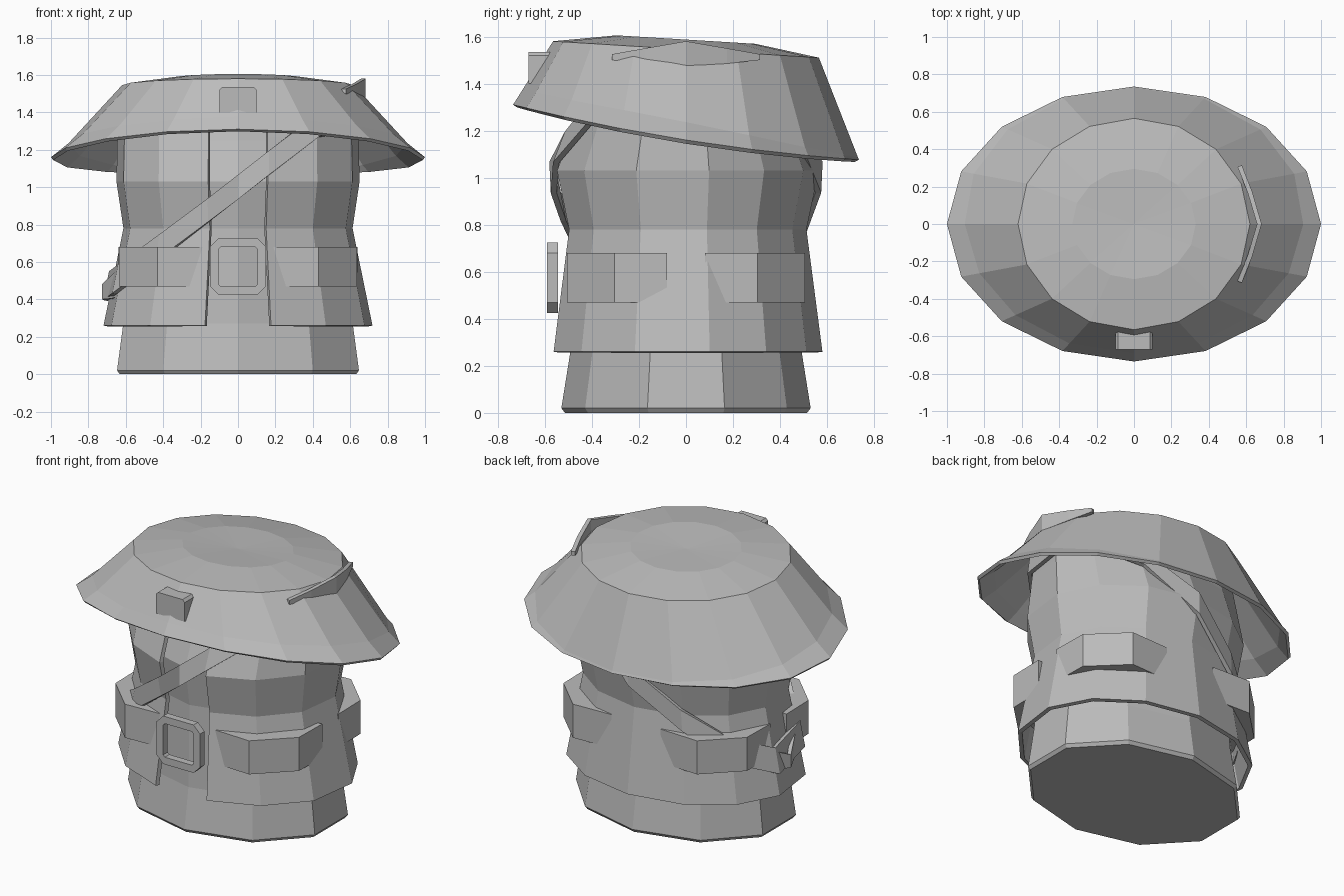
import bpy, bmesh, math
from math import sin, cos, radians

cube = bpy.data.objects.get("Cube")
if cube:
    bpy.data.objects.remove(cube, do_unlink=True)

grey = bpy.data.materials.new("plain grey")
grey.use_nodes = True
grey.diffuse_color = (0.5, 0.5, 0.5, 1)
grey.node_tree.nodes["Principled BSDF"].inputs["Base Color"].default_value = (0.5, 0.5, 0.5, 1)


def make(name, verts, faces, recalc=False):
    mesh = bpy.data.meshes.new(name)
    mesh.from_pydata(verts, [], faces)
    if recalc:
        bm = bmesh.new()
        bm.from_mesh(mesh)
        bmesh.ops.recalc_face_normals(bm, faces=bm.faces)
        bm.to_mesh(mesh)
        bm.free()
    mesh.materials.append(grey)
    obj = bpy.data.objects.new(name, mesh)
    bpy.context.collection.objects.link(obj)
    return obj


def loft(name, rings, closed=True, bottom=False, top=False, recalc=False):
    """Skin a stack of equal-length rings."""
    n = len(rings[0])
    verts = [p for ring in rings for p in ring]
    faces = []
    for k in range(len(rings) - 1):
        for i in range(n if closed else n - 1):
            j = (i + 1) % n
            faces.append((k * n + i, k * n + j, (k + 1) * n + j, (k + 1) * n + i))
    if bottom:
        faces.append(tuple(reversed(range(n))))
    if top:
        faces.append(tuple(range(len(verts) - n, len(verts))))
    return make(name, verts, faces, recalc)


def thicken(obj, amount, offset=-1):
    mod = obj.modifiers.new("thickness", 'SOLIDIFY')
    mod.thickness, mod.offset = amount, offset


def ellipse(angles, rx, ry, z):
    return [(rx * cos(radians(a)), ry * sin(radians(a)), z) for a in angles]


# Inner body: ten-sided tunic
body_profile = [(0, .665, .515), (.02, .68, .53), (.27, .645, .49), (.78, .585, .48),
                (1.03, .62, .52), (1.25, .61, .43), (1.5, .5, .36)]
ten = [18 + 36 * i for i in range(10)]
loft("tunic", [ellipse(ten, rx, ry, z) for z, rx, ry in body_profile], bottom=True, top=True)

# Open coat
coat_profile = [(.26, .73, .58), (.78, .622, .512), (1.03, .66, .565),
                (1.27, .655, .47), (1.42, .645, .42)]
half = [-76, -50, -22, 10, 36, 62]
coat_angles = half + [90] + [180 - a for a in reversed(half)]
coat = loft("coat", [ellipse(coat_angles, rx, ry, z) for z, rx, ry in coat_profile], closed=False)
thicken(coat, .025)


def coat_radius(z):
    z = max(coat_profile[0][0], min(z, coat_profile[-1][0]))
    for (z0, a0, b0), (z1, a1, b1) in zip(coat_profile, coat_profile[1:]):
        if z <= z1:
            t = (z - z0) / (z1 - z0)
            return a0 + t * (a1 - a0), b0 + t * (b1 - b0)


# Diagonal shoulder strap, following the coat
def strap_point(a, dz):
    z = 1
    for _ in range(6):
        rx, ry = coat_radius(z)
        x = (rx + .005) * cos(radians(a))
        z = min(1 + .78 * x, 1.36) + dz
    return (x, (ry + .005) * sin(radians(a)), z)


strap_angles = [-90] + coat_angles
strap = loft("shoulder_strap", [[strap_point(a, dz) for a in strap_angles] for dz in (-.065, .065)])
thicken(strap, .025, 1)

# Four corner belt pouches with chamfered outer faces
plan = [(.17, .495), (.43, .505), (.635, .305), (.64, .08), (.45, .1), (.2, .35)]
for sx, side in ((1, "left"), (-1, "right")):
    for sy, end in ((-1, "front"), (1, "back")):
        loft(f"{end}_{side}_pouch", [[(sx * x, sy * y, z) for x, y in plan] for z in (.47, .68)],
             bottom=True, top=True, recalc=True)


# Belt buckle: octagonal frame with a square opening
def octagon(r, c, y):
    pts = [(r, c - r), (r, r - c), (r - c, r), (c - r, r), (-r, r - c), (-r, c - r), (c - r, -r), (r - c, -r)]
    return [(x, y, .575 + z) for x, z in pts]


loops = [octagon(.15, .045, -.545), octagon(.15, .045, -.59),
         octagon(.105, .012, -.59), octagon(.105, .012, -.545), octagon(.15, .045, -.545)]
buckle = loft("belt_buckle", loops, recalc=True)
bm = bmesh.new()
bm.from_mesh(buckle.data)
bmesh.ops.remove_doubles(bm, verts=bm.verts, dist=.0001)
bmesh.ops.recalc_face_normals(bm, faces=bm.faces)
bm.to_mesh(buckle.data)
bm.free()

# Hat: sixteen-sided, brim raised at the front
sixteen = [22.5 * i for i in range(16)]
brim, band, crown, inner = [], [], [], []
for a in sixteen:
    c, s = cos(radians(a)), sin(radians(a))
    edge = (c, .735 * s, 1.16 - .117 * s + .033 * s * s)
    rim = (.62 * c, .565 * s, 1.545 - .035 * s)
    t = .25 - .11 * s - .11 * s * s
    mid = [e + t * (r - e) for e, r in zip(edge, rim)]
    mid[2] -= .02 * abs(c)
    brim.append(edge)
    band.append(tuple(mid))
    crown.append(rim)
    inner.append((.33 * c, .295 * s, 1.587 - .018 * s))
hat = loft("hat", [brim, band, crown, inner, [(0, 0, 1.575)] * 16])
bm = bmesh.new()
bm.from_mesh(hat.data)
bmesh.ops.remove_doubles(bm, verts=bm.verts, dist=.0001)
bm.to_mesh(hat.data)
bm.free()
thicken(hat, .02)

# Hat badge: block with chamfered upper corners
front = [(-.1, 1.4), (.1, 1.4), (.1, 1.52), (.085, 1.535), (-.085, 1.535), (-.1, 1.52)]
loft("hat_badge", [[(x, y, z) for x, z in front] for y in (-.67, -.54)], bottom=True, top=True, recalc=True)


# Chevron-shaped clips: thin bands tapering to both ends
def chevron(name, points):
    full = [(x, -y, lo, hi) for x, y, lo, hi in reversed(points[1:])] + points
    rings = [[(x, y, (lo, hi)[k]) for x, y, lo, hi in full] for k in (0, 1)]
    thicken(loft(name, rings, closed=False), .025, 0)


chevron("hat_clip", [(.67, 0, 1.475, 1.58), (.62, .17, 1.485, 1.55), (.565, .31, 1.5, 1.525)])
chevron("side_holder", [(-.715, 0, .4, .48), (-.665, .1, .405, .53), (-.62, .19, .42, .57)])
